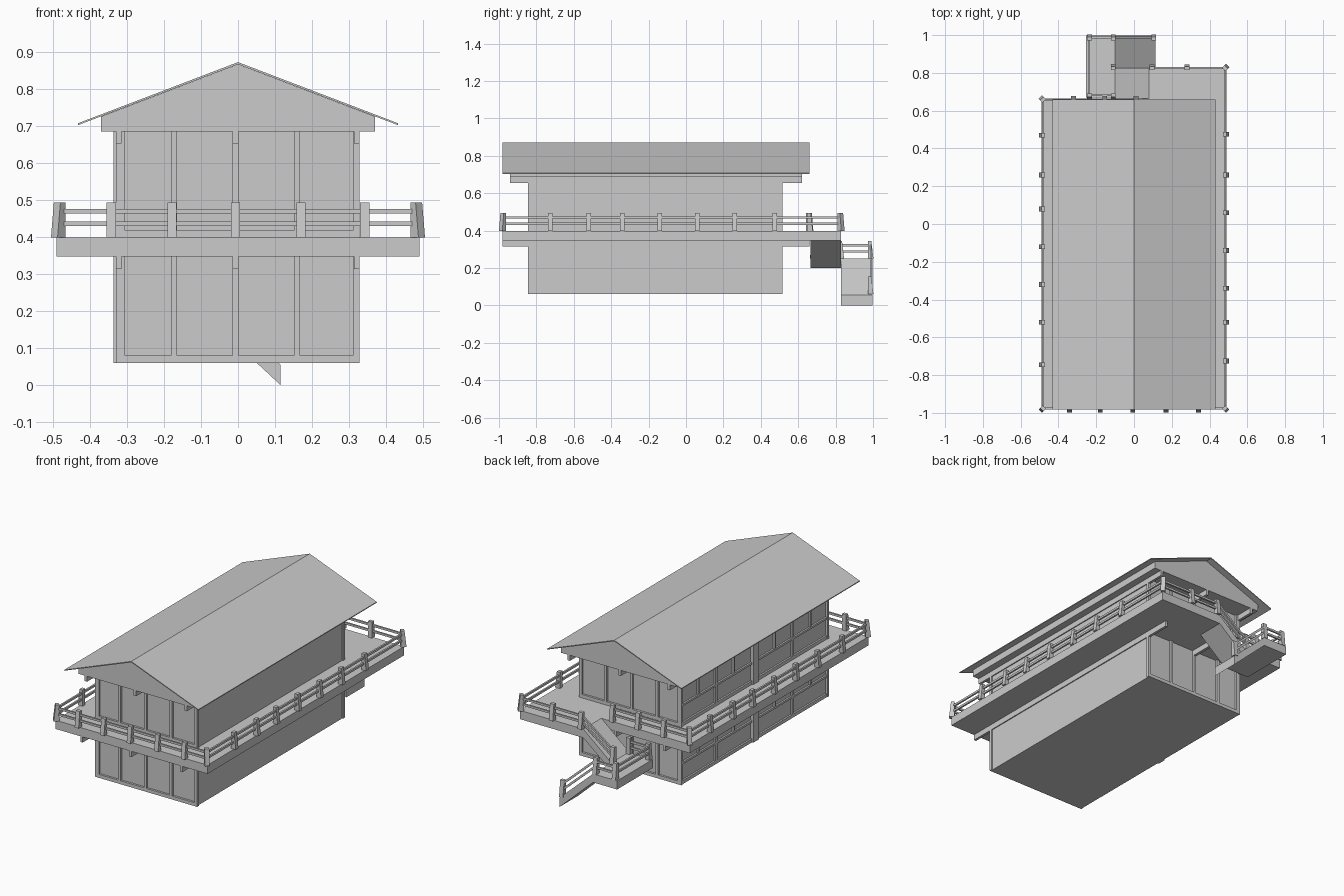
import bpy, bmesh, math
from mathutils import Matrix, Vector

if "Cube" in bpy.data.objects:
    bpy.data.objects.remove(bpy.data.objects["Cube"])


def finish(name, bm):
    bmesh.ops.recalc_face_normals(bm, faces=bm.faces)
    me = bpy.data.meshes.new(name)
    bm.to_mesh(me)
    bm.free()
    ob = bpy.data.objects.new(name, me)
    bpy.context.collection.objects.link(ob)
    return ob


def add_box(bm, x0, x1, y0, y1, z0, z1):
    m = Matrix.LocRotScale(((x0 + x1) / 2, (y0 + y1) / 2, (z0 + z1) / 2), None,
                           (x1 - x0, y1 - y0, z1 - z0))
    return bmesh.ops.create_cube(bm, size=1, matrix=m)["verts"]


def boxes(name, items):
    bm = bmesh.new()
    for b in items:
        add_box(bm, *b)
    return finish(name, bm)


def extrude(name, pts, axis, a, b):
    """Closed profile extruded along y (points x,z) or z (points x,y)."""
    bm = bmesh.new()
    place = (lambda p, t: (p[0], t, p[1])) if axis == 'y' else (lambda p, t: (p[0], p[1], t))
    f = bm.faces.new([bm.verts.new(place(p, a)) for p in pts])
    r = bmesh.ops.extrude_face_region(bm, geom=[f])
    vs = [v for v in r["geom"] if isinstance(v, bmesh.types.BMVert)]
    bmesh.ops.translate(bm, vec=(0, b - a, 0) if axis == 'y' else (0, 0, b - a), verts=vs)
    return finish(name, bm)


def add_post(bm, x, y, z, angle):
    """Post whose outer face (local +x) leans inward towards the top."""
    vs = add_box(bm, -0.01, 0.02, -0.0125, 0.0125, 0, 0.095)
    for v in vs:
        if v.co.z > 0.05 and v.co.x > 0:
            v.co.x = 0.009
    bmesh.ops.transform(bm, verts=vs, matrix=Matrix.Translation((x, y, z)) @ Matrix.Rotation(math.radians(angle), 4, 'Z'))


def add_bar(bm, p, q):
    p, q = Vector(p), Vector(q)
    d = q - p
    m = Matrix.Translation((p + q) / 2) @ d.to_track_quat('X', 'Z').to_matrix().to_4x4()
    m = m @ Matrix.Diagonal((d.length, 0.01, 0.012, 1))
    bmesh.ops.create_cube(bm, size=1, matrix=m)


def railing(name, path, posts):
    """Two parallel bars along a path of floor points, plus posts (x, y, z, angle)."""
    bm = bmesh.new()
    for h in (0.038, 0.072):
        for p, q in zip(path, path[1:]):
            add_bar(bm, (p[0], p[1], p[2] + h), (q[0], q[1], q[2] + h))
    for p in posts:
        add_post(bm, *p)
    return finish(name, bm)


# Two storeys of wall
F = 0.398
Y0, Y1 = -0.845, 0.515
storeys = (("lower", 0.06, 0.35), ("upper", F, 0.686))
for label, z0, z1 in storeys:
    boxes(label + "_walls", [(-0.318, 0.322, Y0 + 0.012, Y1 - 0.012, z0, z1)])
    # end wall frames, front and back
    fr = []
    for ya, yb in ((Y0, Y0 + 0.016), (Y1 - 0.016, Y1)):
        for a, b in ((-0.33, -0.305), (-0.181, -0.165), (-0.015, 0.001), (0.151, 0.167), (0.31, 0.328)):
            fr.append((a, b, ya, yb, z0, z1))
        fr.append((-0.33, 0.328, ya, yb, z0, z0 + 0.02))
    boxes(label + "_end_frames", fr)
    # window side on the left
    sf = [(-0.328, -0.31, Y0, Y1, z0, z0 + 0.02), (-0.328, -0.31, Y0, Y1, z1 - 0.055, z1),
          (-0.328, -0.31, Y0, Y1, z0 + 0.115, z0 + 0.127),
          (-0.336, -0.31, -0.19, -0.14, z0, z1)]
    for ya, yb in ((Y0, -0.19), (-0.14, Y1)):
        for i in range(9):
            y = ya + (yb - ya) * i / 8
            w = 0.01 if i % 4 == 0 else 0.005
            low = z0 if i % 4 == 0 else z0 + 0.12
            if 0 < i < 8 and i % 2 == 0 or i == 4:
                sf.append((-0.328, -0.31, y - w, y + w, low, z1))
    boxes(label + "_window_frames", sf)

# Floor and roof beams running lengthwise
BX = ((-0.33, -0.315), (-0.015, 0.001), (0.313, 0.328))
boxes("floor_beams", [(a, b, -0.98, 0.66, 0.314, 0.352) for a, b in BX])
boxes("roof_beams", [(a, b, -0.94, 0.62, 0.653, 0.687) for a, b in BX])

# Gable block and thin roof
extrude("gable", [(-0.37, 0.685), (0.37, 0.685), (0.37, 0.725), (0, 0.866), (-0.37, 0.725)], 'y', -0.94, 0.62)
extrude("roof", [(-0.432, 0.702), (0, 0.866), (0.432, 0.702), (0.432, 0.707), (0, 0.872), (-0.432, 0.707)],
        'y', -0.982, 0.66)

# Balcony deck, stair flights and landing
extrude("deck", [(-0.49, -0.98), (0.49, -0.98), (0.49, 0.83), (0.08, 0.83), (0.08, 0.665), (-0.49, 0.665)],
        'z', 0.347, F)
extrude("upper_stair", [(-0.1, 0.2), (0.08, 0.347), (0.08, F), (-0.1, 0.25)], 'y', 0.665, 0.83)
boxes("landing", [(-0.255, -0.1, 0.67, 0.998, 0.2, 0.25)])
extrude("lower_stair", [(-0.1, 0.2), (0.115, 0.0), (0.115, 0.055), (-0.1, 0.25)], 'y', 0.83, 0.998)

# Main railing around the deck
R = 0.482
path = [(0.01, 0.658, F), (-R, 0.658, F), (-R, -0.977, F), (R, -0.977, F), (R, 0.825, F), (0.09, 0.825, F),
        (-0.105, 0.825, 0.25)]
posts = [(x, -0.977, F, -90) for x in (-0.342, -0.178, -0.007, 0.17, 0.342)]
posts += [(-R, y, F, 180) for y in (-0.745, -0.52, -0.32, -0.12, 0.08, 0.26, 0.47)]
posts += [(R, y, F, 0) for y in (-0.725, -0.52, -0.34, -0.14, 0.06, 0.26, 0.475)]
posts += [(x, 0.658, F, 90) for x in (-0.32, -0.155, 0.01)]
posts += [(x, 0.825, F, 90) for x in (0.095, 0.28)] + [(-0.11, 0.825, 0.25, 90)]
posts += [(-R, 0.658, F, 135), (-R, -0.977, F, -135), (R, -0.977, F, -45), (R, 0.825, F, 45)]
railing("deck_railing", path, posts)

# Railing of the landing and the lower flight
path = [(-0.105, 0.682, 0.25), (-0.238, 0.682, 0.25), (-0.238, 0.988, 0.25), (-0.105, 0.988, 0.25),
        (0.108, 0.988, 0.058)]
posts = [(-0.11, 0.682, 0.25, -90), (-0.235, 0.682, 0.25, -90), (-0.235, 0.982, 0.25, 90),
         (-0.11, 0.982, 0.25, 90), (0.104, 0.982, 0.06, 90)]
railing("landing_railing", path, posts)
